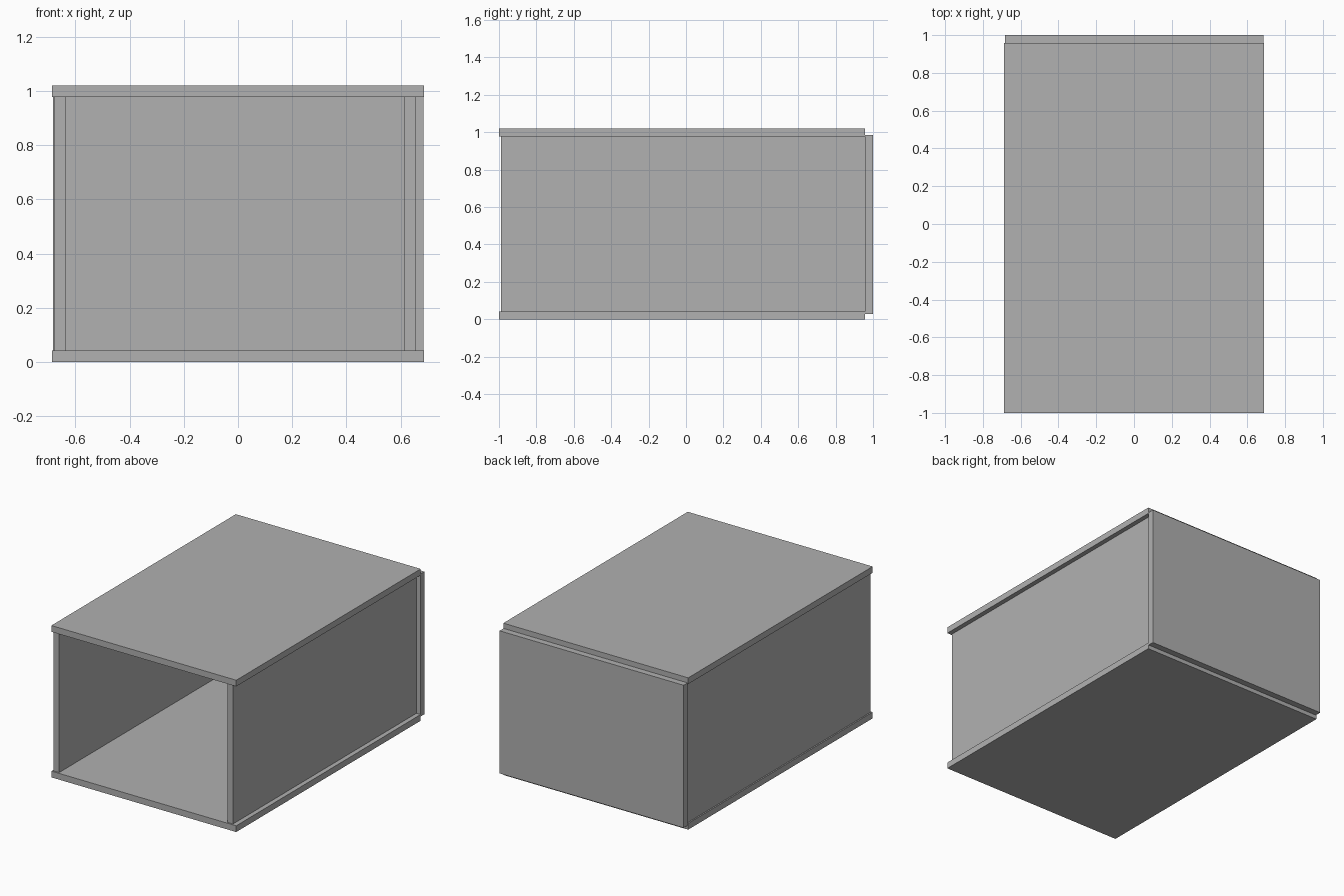
import bpy

cube = bpy.data.objects.get("Cube")
if cube:
    bpy.data.objects.remove(cube, do_unlink=True)

# Single plain grey for all boards
GREY = (0.44, 0.44, 0.44, 1.0)
grey = bpy.data.materials.new("plain grey")
grey.use_nodes = True
grey.diffuse_color = GREY
grey.node_tree.nodes["Principled BSDF"].inputs["Base Color"].default_value = GREY


def board(name, x, y, z):
    """Flat-sided board spanning the given (min, max) ranges."""
    spans = (x, y, z)
    bpy.ops.mesh.primitive_cube_add(size=1, location=[(a + b) / 2 for a, b in spans])
    obj = bpy.context.object
    obj.name = obj.data.name = name
    obj.scale = [b - a for a, b in spans]
    bpy.ops.object.transform_apply(location=False, rotation=False, scale=True)
    obj.data.materials.append(grey)
    return obj


T = 0.042            # board thickness
HALF_W = 0.687       # half width of top and bottom
HEIGHT = 1.02
BACK_Y = 1 - T       # where the back board begins

# Top and bottom boards
for name, z in (("bottom_board", 0), ("top_board", HEIGHT - T)):
    board(name, (-HALF_W, HALF_W), (-1, BACK_Y), (z, z + T))

# Side boards, set in by different amounts from the edges
for name, x in (("right_side_board", -0.678), ("left_side_board", 0.614)):
    board(name, (x, x + T), (-0.99, BACK_Y), (T, HEIGHT - T))

# Back board, fixed behind the shell and slightly lower than the top
board("back_board", (-0.683, 0.685), (BACK_Y, 1), (0.027, 0.985))
